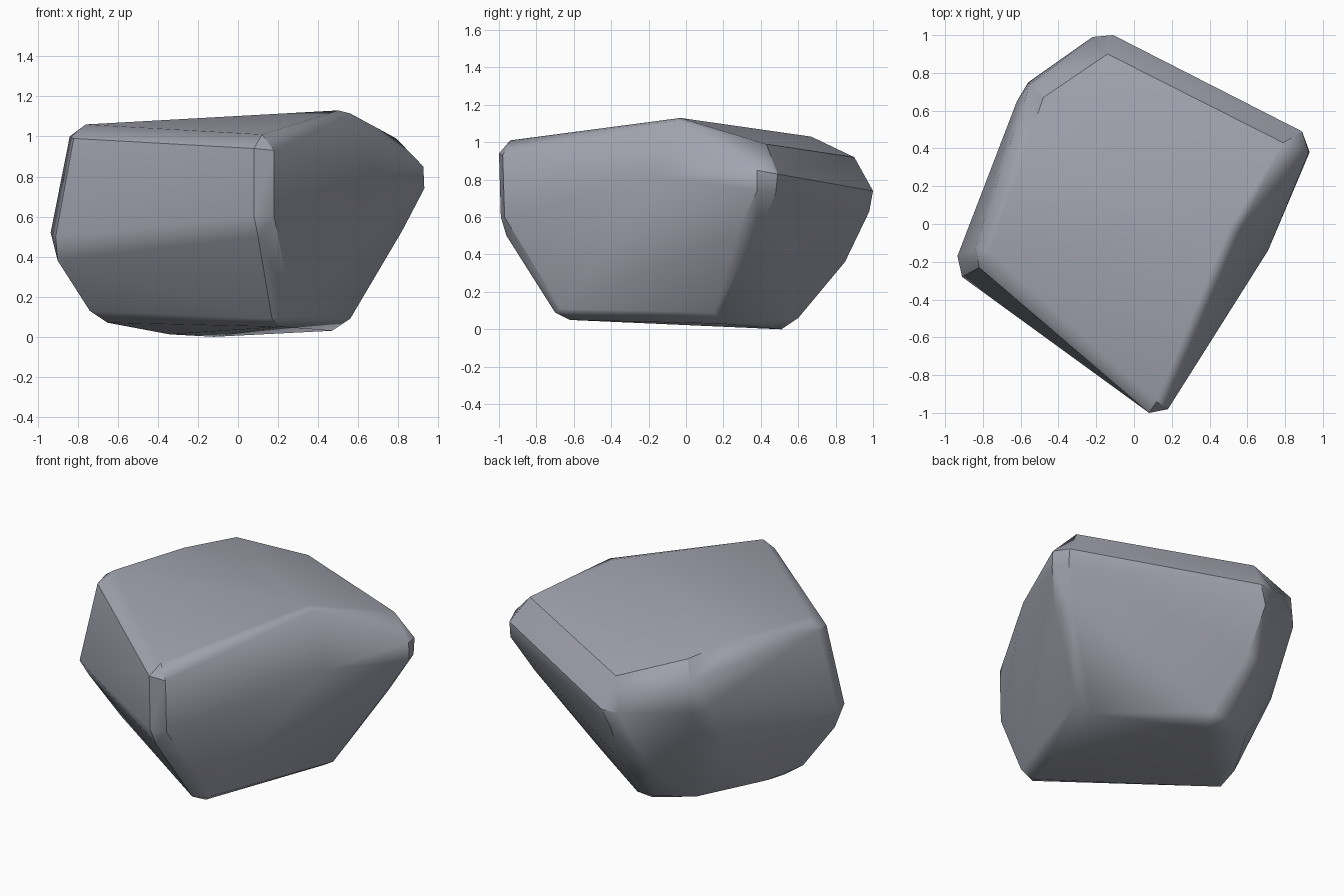
import bpy, bmesh, math

# Chamfered corners of the boulder, grouped by corner
corners = {
    "front": [(0.08, -1.0, 0.94), (0.18, -0.98, 0.93), (0.12, -0.94, 1.01),
              (0.08, -0.99, 0.60), (0.18, -0.97, 0.60), (0.10, -0.96, 0.50)],
    "front_base": [(0.17, -0.70, 0.09), (0.28, -0.67, 0.11), (0.21, -0.62, 0.05)],
    "left": [(-0.82, -0.23, 0.99), (-0.84, -0.12, 1.0), (-0.76, -0.15, 1.06),
             (-0.91, -0.28, 0.50), (-0.935, -0.17, 0.52), (-0.90, -0.20, 0.38)],
    "left_base": [(-0.74, -0.11, 0.13), (-0.65, -0.05, 0.07), (-0.65, 0.12, 0.10)],
    "back_left": [(-0.60, 0.32, 1.065), (-0.48, 0.67, 1.03), (-0.62, 0.65, 0.76),
                  (-0.56, 0.75, 0.74), (-0.55, 0.74, 0.93), (-0.62, 0.48, 0.40)],
    "back": [(-0.22, 0.99, 0.74), (-0.11, 1.0, 0.74), (-0.16, 0.98, 0.63),
             (-0.14, 0.90, 0.92), (-0.28, 0.80, 0.36), (-0.14, 0.85, 0.36)],
    "back_base": [(-0.34, 0.28, 0.012), (-0.12, 0.51, 0.0), (-0.08, 0.60, 0.06),
                  (-0.20, 0.59, 0.06), (-0.42, 0.50, 0.08)],
    "right": [(0.93, 0.38, 0.74), (0.925, 0.38, 0.85), (0.89, 0.49, 0.83),
              (0.89, 0.48, 0.73), (0.79, 0.43, 0.99), (0.71, -0.14, 0.82),
              (0.82, 0.28, 0.53), (0.78, 0.39, 0.51)],
    "right_base": [(0.56, 0.15, 0.09), (0.47, 0.19, 0.03)],
    "peak": [(0.50, -0.03, 1.13), (0.56, -0.04, 1.115)],
}

# Convex boulder body
bm = bmesh.new()
for group in corners.values():
    for p in group:
        bm.verts.new(p)
hull = bmesh.ops.convex_hull(bm, input=bm.verts[:])
loose = {g for g in hull["geom_interior"] + hull["geom_unused"]
         if isinstance(g, bmesh.types.BMVert)}
bmesh.ops.delete(bm, geom=list(loose), context='VERTS')
bmesh.ops.recalc_face_normals(bm, faces=bm.faces[:])

mesh = bpy.data.meshes.new("boulder")
bm.to_mesh(mesh)
bm.free()
boulder = bpy.data.objects.new("boulder", mesh)
bpy.context.collection.objects.link(boulder)

# Slate grey stone
stone = bpy.data.materials.new("stone")
stone.diffuse_color = (0.36, 0.37, 0.43, 1)
mesh.materials.append(stone)

# Soft shading on broad facets, crisp chamfers
bpy.context.view_layer.objects.active = boulder
boulder.select_set(True)
bpy.ops.object.shade_smooth_by_angle(angle=math.radians(33))

# Broad facets dominate the normals, as on a bevelled stone
boulder.modifiers.new("facet_normals", 'WEIGHTED_NORMAL').keep_sharp = True
